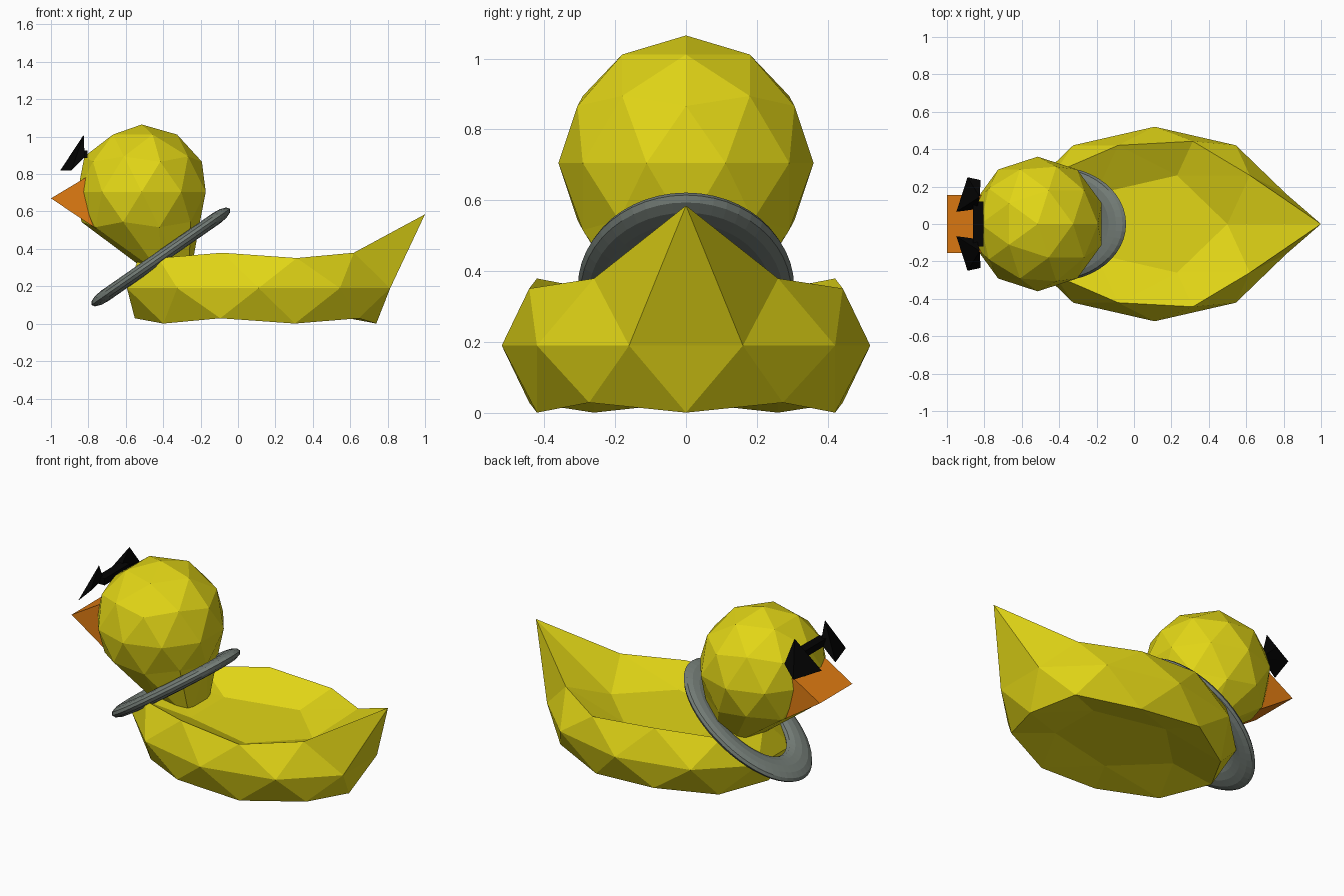
import bpy, bmesh, math
from mathutils import Vector

if "Cube" in bpy.data.objects:
    bpy.data.objects.remove(bpy.data.objects["Cube"])


def material(name, rgb):
    m = bpy.data.materials.new(name)
    m.diffuse_color = (*rgb, 1)
    m.use_nodes = True
    m.node_tree.nodes["Principled BSDF"].inputs["Base Color"].default_value = m.diffuse_color
    return m


yellow = material("yellow", (0.76, 0.67, 0.008))
orange = material("orange", (0.75, 0.2, 0.006))
black = material("black", (0.001, 0.001, 0.001))
grey = material("dark_grey", (0.17, 0.2, 0.18))


def finish(name, bm, mat):
    bmesh.ops.recalc_face_normals(bm, faces=bm.faces)
    me = bpy.data.meshes.new(name)
    bm.to_mesh(me)
    bm.free()
    me.materials.append(mat)
    ob = bpy.data.objects.new(name, me)
    bpy.context.collection.objects.link(ob)
    return ob


def ico(name, place, mat):
    """Low-poly ball whose unit vertices are moved by place()."""
    bm = bmesh.new()
    bmesh.ops.create_icosphere(bm, subdivisions=2, radius=1)
    for v in bm.verts:
        v.co = Vector(place(*v.co))
    return finish(name, bm, mat)


def hull(bm, points):
    """Closed convex solid around a few points."""
    verts = [bm.verts.new(p) for p in points]
    res = bmesh.ops.convex_hull(bm, input=verts)
    junk = [g for g in res["geom_interior"] if isinstance(g, bmesh.types.BMVert)]
    bmesh.ops.delete(bm, geom=junk, context='VERTS')


# Body: stretched ball, sunken top and bottom, one vertex pulled into a tail
def body_point(x, y, z):
    if x > 0.88 and 0.4 < z < 0.5:
        return 1.0, 0, 0.585
    if z > 0.8:
        z = 0.21
    elif z < -0.8:
        z = -0.36
    return 0.11 + 0.74 * x, 0.52 * y, 0.19 + 0.36 * z


ico("body", body_point, yellow)


# Head: ball with its lowest cap drawn down and back into a neck
def head_point(x, y, z):
    if z < -0.8:
        px = 0.252 * x
        return -0.37 + px, 0.27 * y, 0.25 - 0.33 * px
    return -0.515 + 0.36 * x, 0.36 * y, 0.705 + 0.36 * z


ico("head", head_point, yellow)

# Beak: triangular prism
bm = bmesh.new()
tri = [(-1.0, 0.67), (-0.75, 0.82), (-0.75, 0.503)]
hull(bm, [(x, y, z) for x, z in tri for y in (-0.155, 0.155)])
finish("beak", bm, orange)

# Glasses: two peaked wedges and a bridge
bm = bmesh.new()
lens = [(-0.95, 0.065, 0.82), (-0.89, 0.25, 0.82), (-0.825, 0.145, 1.01),
        (-0.82, 0.235, 0.89), (-0.84, 0.08, 0.9)]
for s in (1, -1):
    hull(bm, [(x, s * y, z) for x, y, z in lens])
hull(bm, [(x, y, z) for x in (-0.86, -0.805) for y in (-0.12, 0.12)
          for z in (0.885, 0.925)])
finish("glasses", bm, black)

# Collar: flattened oval ring, tilted forward
bpy.ops.mesh.primitive_torus_add(major_radius=1, minor_radius=0.25,
                                 major_segments=48, minor_segments=12,
                                 location=(-0.413, 0, 0.357),
                                 rotation=(0, -math.radians(34.8), 0))
collar = bpy.context.object
collar.name = "collar"
collar.scale = (0.361, 0.244, 0.135)
collar.data.materials.append(grey)
